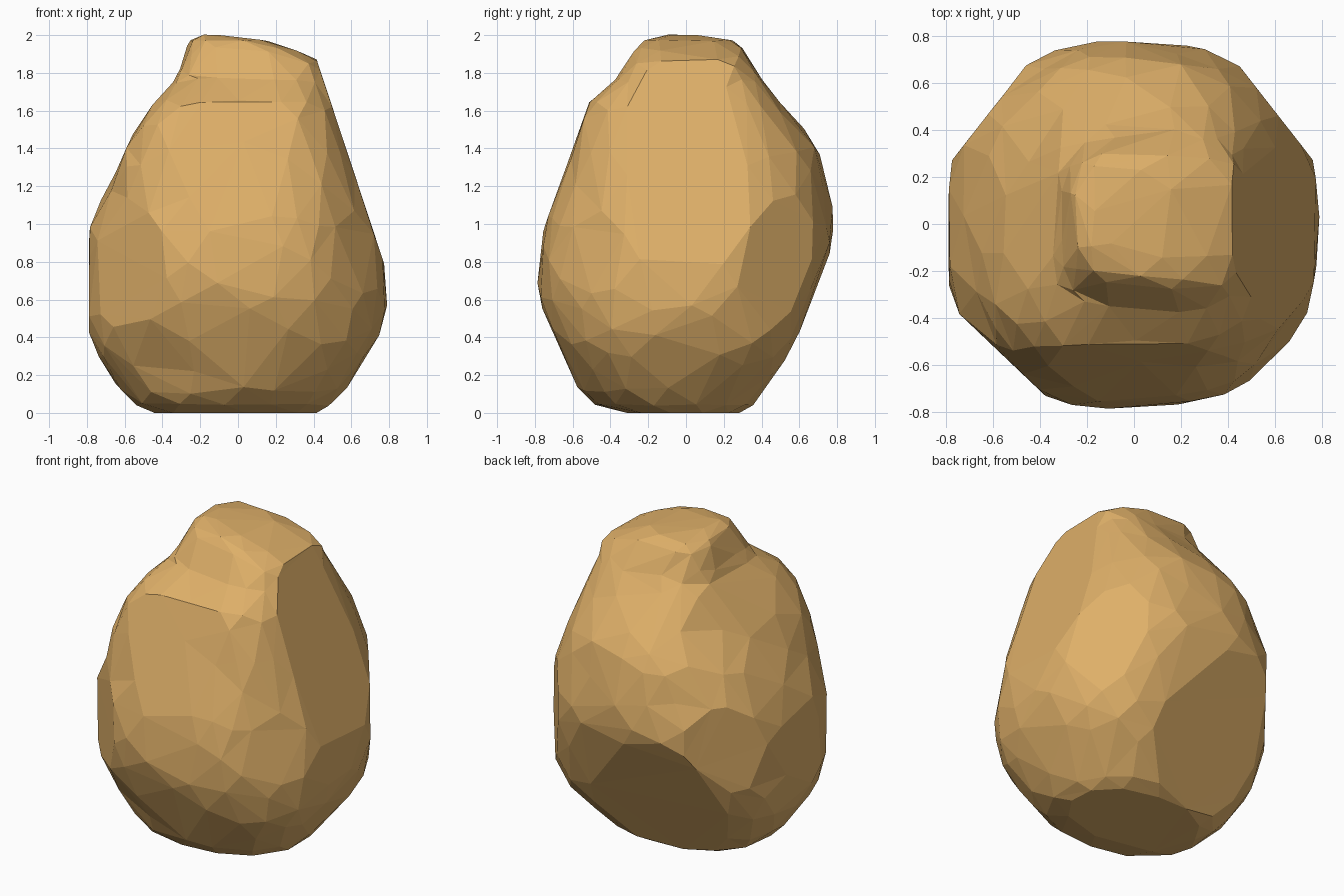
import bpy, bmesh, math
from mathutils import Vector

if "Cube" in bpy.data.objects:
    bpy.data.objects.remove(bpy.data.objects["Cube"])

# Height, left, right, front, back, squareness of each horizontal slice
SLICES = [
    (0.00, -0.44, 0.42, -0.31, 0.28, 2.2),
    (0.05, -0.55, 0.50, -0.49, 0.37, 2.2),
    (0.22, -0.70, 0.63, -0.61, 0.47, 2.25),
    (0.42, -0.79, 0.75, -0.71, 0.59, 2.3),
    (0.65, -0.80, 0.79, -0.78, 0.70, 2.4),
    (0.95, -0.79, 0.76, -0.76, 0.78, 2.4),
    (1.20, -0.68, 0.68, -0.68, 0.745, 2.4),
    (1.40, -0.57, 0.60, -0.59, 0.69, 2.5),
    (1.64, -0.42, 0.51, -0.50, 0.50, 2.9),
    (1.76, -0.33, 0.47, -0.37, 0.40, 3.2),
    (1.86, -0.29, 0.43, -0.30, 0.34, 3.5),
    (1.97, -0.25, 0.15, -0.22, 0.25, 3.0),
    (2.00, -0.20, -0.10, -0.12, 0.06, 2.2),
]
# Hollows and bulges: centre, radius, outward push
LUMPS = [
    ((-0.45, 0.38, 1.50), 0.22, -0.06),
    ((0.58, -0.45, 0.82), 0.16, -0.05),
    ((-0.35, 0.50, 1.10), 0.18, -0.03),
    ((-0.50, -0.50, 0.25), 0.30, -0.04),
    ((-0.40, -0.42, 1.45), 0.30, 0.11),
    ((0.42, 0.42, 0.30), 0.28, 0.09),
    ((0.42, -0.43, 1.40), 0.28, 0.05),
    ((0.48, -0.45, 0.25), 0.25, 0.03),
]
# Large chipped planes: point, outward normal
CHIPS = [
    ((0.77, 0, 0.80), (1, 0, 0.33)),
    ((0, -0.755, 0.97), (0, -1, 0.36)),
    ((0.1, 0.69, 0.65), (-0.2, 1, -0.55)),
    ((-0.79, 0, 0.7), (-1, 0, 0)),
    ((-0.60, -0.52, 0.7), (-1, -1.05, 0)),
    ((0.60, 0.48, 0.7), (1, 0.78, 0)),
    ((-0.62, 0.47, 0.7), (-1, 0.78, 0)),
    ((0.58, -0.58, 0.7), (1, -1, 0)),
]
SEGMENTS, STEPS = 36, 3


def blend(i, t):
    """Smooth curve through the slices, linear in height."""
    p = [SLICES[min(max(i + k, 0), len(SLICES) - 1)] for k in (-1, 0, 1, 2)]
    out = []
    h = p[2][0] - p[1][0]
    for a, b, c, d in zip(*p):
        m0 = (c - a) / max(p[2][0] - p[0][0], 1e-6) * h
        m1 = (d - b) / max(p[3][0] - p[1][0], 1e-6) * h
        out.append((2*t**3 - 3*t*t + 1) * b + (t**3 - 2*t*t + t) * m0
                   + (3*t*t - 2*t**3) * c + (t**3 - t*t) * m1)
    out[0] = p[1][0] + h * t
    return out


def slice_point(row, angle):
    z, left, right, front, back, n = row
    c, s = math.cos(angle), math.sin(angle)
    x0, y0 = (left + right) / 2, (front + back) / 2
    a, b = (right - left) / 2, (back - front) / 2
    r = (abs(c) ** n + abs(s) ** n) ** (-1 / n)
    return Vector((x0 + a * r * c, y0 + b * r * s, z))


def ripple(p):
    return math.sin(9 * p.x + 5 * p.z) * math.sin(8 * p.y - 7 * p.z + 1)


# Stack the slices into a closed skin
rows = [blend(i, k / STEPS) for i in range(len(SLICES) - 1) for k in range(STEPS)]
rows.append(SLICES[-1])
bm = bmesh.new()
rings = [[bm.verts.new(slice_point(row, math.tau * (i + k % 2 / 2) / SEGMENTS))
          for i in range(SEGMENTS)] for k, row in enumerate(rows)]
for k, (low, high) in enumerate(zip(rings, rings[1:])):
    for i in range(SEGMENTS):
        j = (i + 1) % SEGMENTS
        if k % 2:
            bm.faces.new((low[i], low[j], high[j]))
            bm.faces.new((low[i], high[j], high[i]))
        else:
            bm.faces.new((low[i], low[j], high[i]))
            bm.faces.new((low[j], high[j], high[i]))
bm.faces.new(rings[0][::-1])
bm.faces.new(rings[-1])

# Hollows, bulges and slight unevenness of the sides
for v in bm.verts:
    out = Vector((v.co.x, v.co.y, 0)).normalized()
    push = 0.009 * ripple(v.co)
    for centre, radius, amount in LUMPS:
        d = (v.co - Vector(centre)).length / radius
        push += amount * math.exp(-d * d)
    v.co += out * push * min(1, v.co.z * 5)

# Chip off the large flat faces
for point, normal in CHIPS:
    cut = bmesh.ops.bisect_plane(
        bm, geom=bm.verts[:] + bm.edges[:] + bm.faces[:],
        plane_co=point, plane_no=normal, clear_outer=True)
    edges = [e for e in cut["geom_cut"] if isinstance(e, bmesh.types.BMEdge)]
    bmesh.ops.holes_fill(bm, edges=[e for e in edges if e.is_boundary], sides=0)

bmesh.ops.triangulate(bm, faces=bm.faces[:])
bmesh.ops.recalc_face_normals(bm, faces=bm.faces[:])
mesh = bpy.data.meshes.new("boulder")
bm.to_mesh(mesh)
bm.free()
boulder = bpy.data.objects.new("boulder", mesh)
bpy.context.collection.objects.link(boulder)

# Collapse into irregular flat facets
facets = boulder.modifiers.new("facets", 'DECIMATE')
facets.ratio = 440 / len(mesh.polygons)

stone = bpy.data.materials.new("tan_stone")
stone.diffuse_color = (0.73, 0.43, 0.14, 1)
stone.use_nodes = True
stone.node_tree.nodes["Principled BSDF"].inputs["Base Color"].default_value = stone.diffuse_color
mesh.materials.append(stone)
